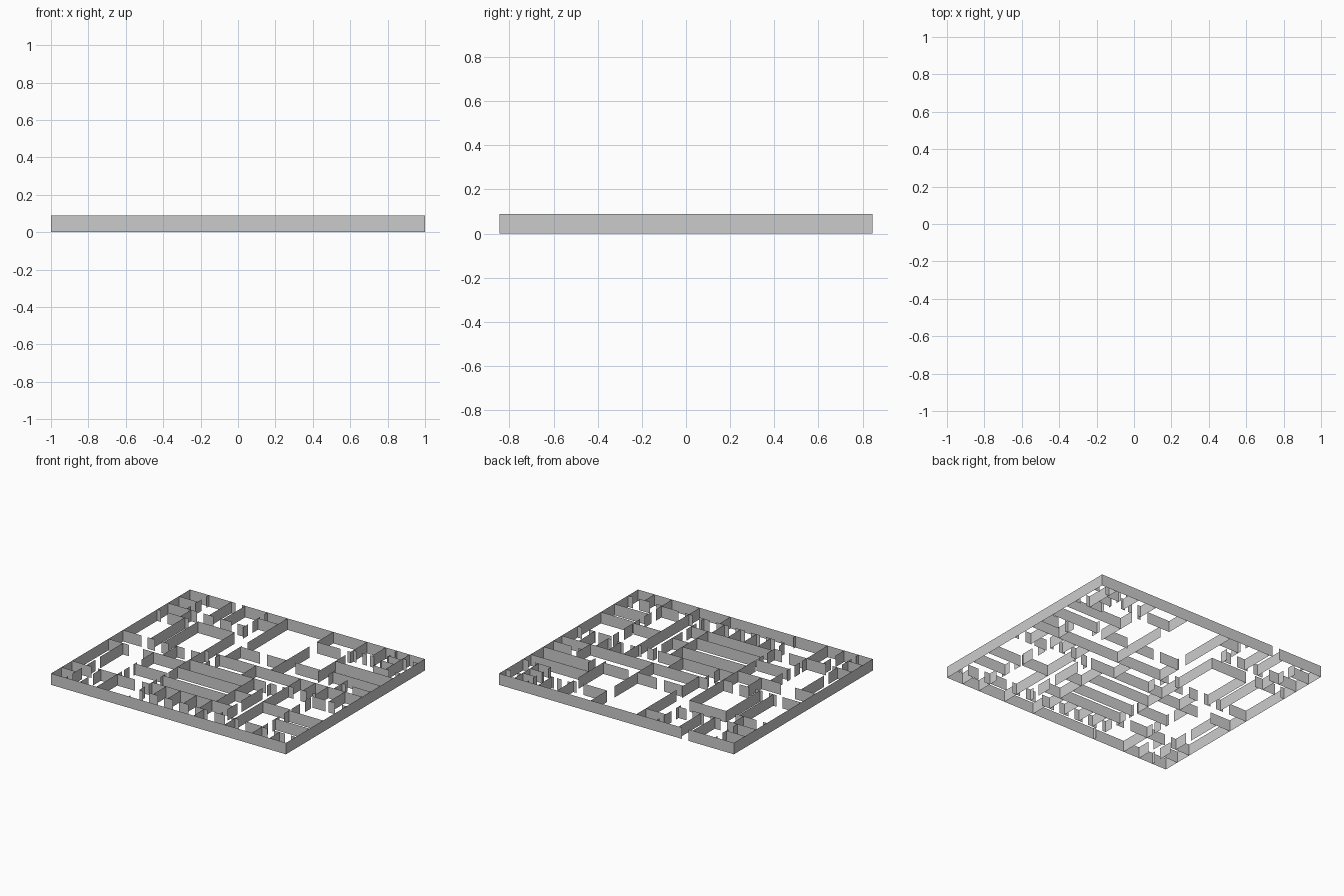
import bpy

HEIGHT = 0.088
W, D = 1.0, 0.845      # half width, half depth


def build(name, across=(), along=()):
    """Thin upright wall sheets. Each row: line position, then start/end pairs (gaps are doorways).
    across = walls running in x, along = walls running in y."""
    verts, faces = [], []
    for rows, flip in ((across, False), (along, True)):
        for pos, *ends in rows:
            for a, b in zip(ends[::2], ends[1::2]):
                p, q = ((pos, a), (pos, b)) if flip else ((a, pos), (b, pos))
                n = len(verts)
                verts += [(*p, 0), (*q, 0), (*q, HEIGHT), (*p, HEIGHT)]
                faces.append((n, n + 1, n + 2, n + 3))
    mesh = bpy.data.meshes.new(name)
    mesh.from_pydata(verts, [], faces)
    mesh.update()
    obj = bpy.data.objects.new(name, mesh)
    bpy.context.collection.objects.link(obj)
    return obj


# Outer shell with the entrance in the back wall
build("outer_walls",
      across=[(-D, -W, W), (D, -W, -.615, -.556, W)],
      along=[(-W, -D, D), (W, -D, D)])

# Long walls that divide the wings
build("main_dividers",
      across=[(.083, -.34, -.305, -.247, W)],
      along=[(-.34, D, .81, .755, .66, .607, .545, .445, -.36, -.405, -.46,
              -.50, -.595, -.645, -.715, -.82, -D),
             (.475, .083, -D)])

# Back left rooms
build("back_left_walls",
      across=[(.71, -W, -.84),
              (.575, -W, -.75, -.695, -.61, -.556, -.46, -.406, -.34),
              (.445, -W, -.968, -.914, -.733, -.652, -.34),
              (.03, -W, -.845, -.79, -.727, -.674, -.615, -.556, -.476, -.42, -.34)],
      along=[(-.84, D, .815, .755, .68, .63, .575),
             (-.648, D, .575), (-.53, D, .575), (-.802, .575, .445),
             (-.765, .445, .03), (-.652, .445, .03)])

# Front left rooms
build("front_left_walls",
      across=[(-.147, -W, -.824, -.706, -.34),
              (-.375, -.615, -.34),
              (-.59, -W, -.835, -.78, -.465, -.405, -.34),
              (-.72, -W, -.877)],
      along=[(-.54, .03, -.147),
             (-.877, -.147, -.425, -.48, -.59, -.645, -.76, -.815, -D),
             (-.755, -.59, -.685, -.74, -D),
             (-.615, -.147, -.295, -.35, -.39, -.44, -.51, -.53, -D)])

# Back middle halls
build("back_middle_walls",
      across=[(.73, -.34, -.17),
              (.275, -.17, -.005, .053, .22),
              (.645, .22, .42, .48, .508),
              (.28, .295, .508)],
      along=[(-.17, D, .357, .29, .083),
             (.22, D, .645, .553, .083),
             (.508, D, .645, .585, .25)])

# Back right rooms
build("back_right_walls",
      across=[(.677, .508, .535, .588, .625, .65, .685),
              (.46, .508, W), (.305, .595, W),
              (.185, .757, .785, .845, W),
              (.742, .763, .87), (.653, .763, .87),
              (.762, .87, .90, .955, W),
              (.553, .763, .90, .955, W)],
      along=[(.667, D, .677), (.595, .335, .25), (.757, .25, .083),
             (.763, D, .82, .765, .72, .665, .635, .58, .553),
             (.87, D, .553)])

# Front middle rooms and cubicles
build("front_middle_walls",
      across=[(-.1, -.34, .31, .345, .40, .45, .475),
              (-.25, -.34, .205), (-.425, -.34, .205), (-.33, .205, .347),
              (-.56, -.34, .347),
              (-.715, -.34, -.31, -.257, -.18, -.13, -.055, 0, .08,
               .133, .24, .30, .39, .445, .51, .565, .71)],
      along=[(-.215, .083, .025, -.035, -.1), (.097, .083, -.1),
             (.205, -.1, -.56),
             (.347, -.1, -.14, -.195, -.45, -.5, -.625, -.68, -.715),
             (.213, -.715, -D)]
            + [(x, -.56, -.715) for x in (-.22, -.098, .037, .172)])

# Front right rooms
build("front_right_walls",
      across=[(-.065, .475, .52, .577, .63, .68, .71),
              (-.108, .71, .82, .845, .90, .96, W),
              (-.375, .475, .71), (-.393, .71, W), (-.558, .71, W),
              (-.725, .71, .757, .815, .91, .96, W)],
      along=[(.60, .083, -.065), (.853, .083, -.108),
             (.71, .083, -.07, -.125, -.2, -.26, -.365, -.39, -.455,
              -.51, -.595, -.65, -D),
             (.86, -.725, -D)])
